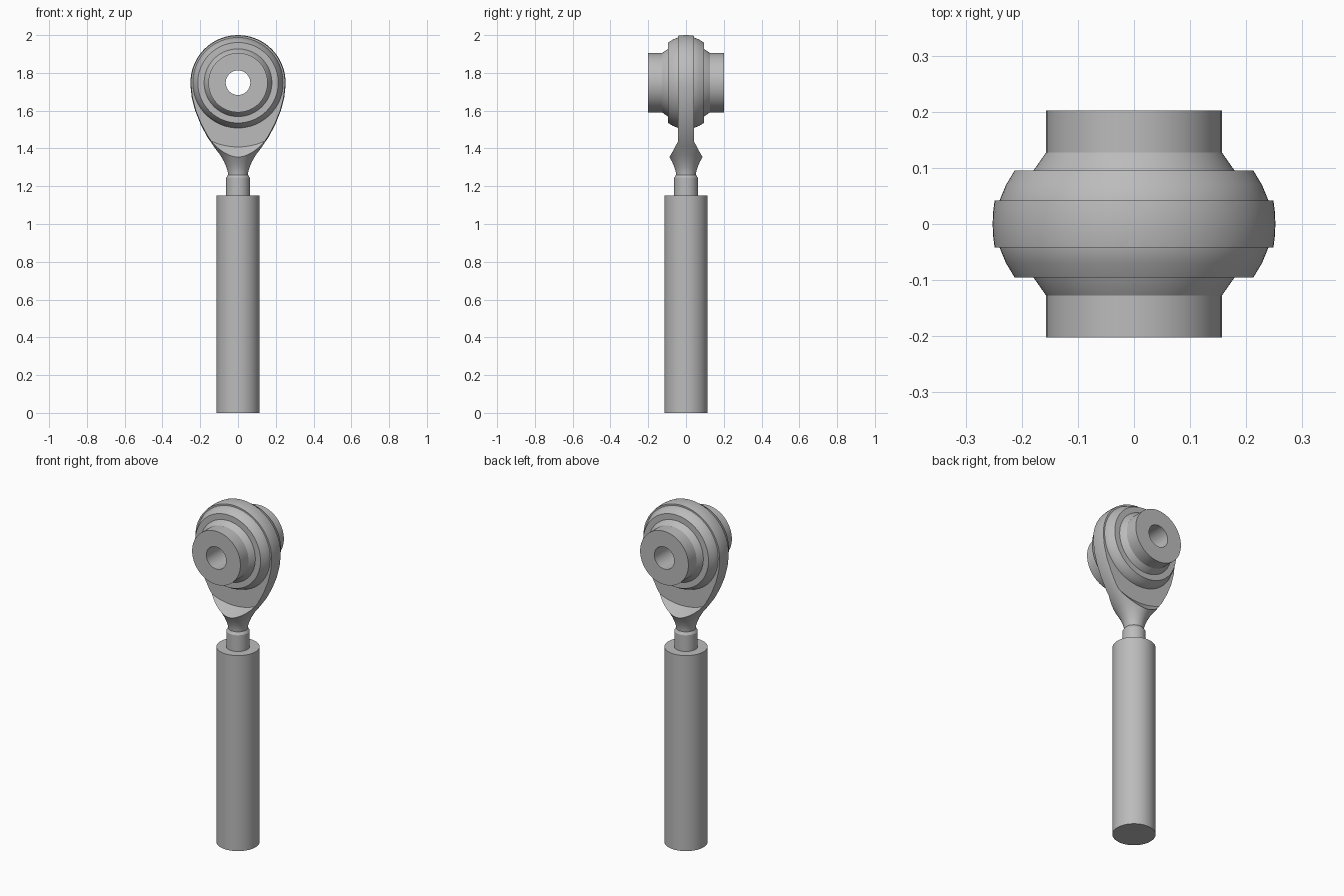
import bpy, bmesh, math
from mathutils import Vector

if "Cube" in bpy.data.objects:
    bpy.data.objects.remove(bpy.data.objects["Cube"])

EYE_Z = 1.748     # height of the bearing centre
EYE_R = 0.252     # outer radius of the eye

steel = bpy.data.materials.new("steel_grey")
steel.use_nodes = True
GREY = (0.5, 0.5, 0.5, 1)
steel.diffuse_color = GREY
steel.node_tree.nodes["Principled BSDF"].inputs["Base Color"].default_value = GREY


def lathe(name, profile, axis, closed, steps=72):
    """Spin (radius, distance along axis) points around the z axis or the bearing's y axis."""
    bm = bmesh.new()
    if axis == "z":
        centre, direction = Vector((0, 0, 0)), Vector((0, 0, 1))
    else:
        centre, direction = Vector((0, 0, EYE_Z)), Vector((0, 1, 0))
    verts = [bm.verts.new(centre + Vector((r, 0, 0)) + direction * d) for r, d in profile]
    pairs = list(zip(verts, verts[1:]))
    if closed:
        pairs.append((verts[-1], verts[0]))
    edges = [bm.edges.new(p) for p in pairs]
    bmesh.ops.spin(bm, geom=verts + edges, cent=centre, axis=direction,
                   angle=math.tau, steps=steps, use_merge=True)
    bmesh.ops.remove_doubles(bm, verts=bm.verts, dist=1e-5)
    bmesh.ops.recalc_face_normals(bm, faces=bm.faces)
    mesh = bpy.data.meshes.new(name)
    bm.to_mesh(mesh)
    bm.free()
    mesh.materials.append(steel)
    obj = bpy.data.objects.new(name, mesh)
    bpy.context.collection.objects.link(obj)
    return obj


def activate(obj):
    bpy.ops.object.select_all(action="DESELECT")
    obj.select_set(True)
    bpy.context.view_layer.objects.active = obj


def mirrored(half):
    """Complete a bearing section symmetric about its middle plane."""
    return half + [(r, -y) for r, y in reversed(half)]


# Threaded sleeve and neck
sleeve = lathe("sleeve", [(0, 0), (0.115, 0), (0.115, 1.15), (0, 1.15)], "z", False)
neck = lathe("neck", [(0, 1.14), (0.0625, 1.14), (0.0625, 1.245),
                      (0.052, 1.262), (0, 1.262)], "z", False)

# Eye housing: a turned teardrop, milled flat on both sides
outline = [(0, 1.25), (0.052, 1.25), (0.054, 1.275), (0.061, 1.3), (0.073, 1.328),
           (0.094, 1.365), (0.128, 1.41), (0.165, 1.465), (0.199, 1.53),
           (0.227, 1.6), (0.245, 1.67)]
outline += [(EYE_R * math.cos(a), EYE_Z + EYE_R * math.sin(a))
            for a in [math.radians(5 * i) for i in range(-1, 18)]]
outline.append((0, EYE_Z + EYE_R))
eye = lathe("eye_housing", outline, "z", False)

# Milling envelope: thin around the bearing, widening conically towards the neck
envelope = lathe("milling_envelope", mirrored(
    [(0.19, 0.042), (0.34, 0.042), (0.5, 0.18), (0.6, 0.18)]), "y", True, 96)
cut = eye.modifiers.new("mill", "BOOLEAN")
cut.operation = "INTERSECT"
cut.solver = "EXACT"
cut.object = envelope
activate(eye)
bpy.ops.object.modifier_apply(modifier=cut.name)
bpy.data.objects.remove(envelope)

# Raised race ring and the bored inner ball with its end collars
race = lathe("race_ring", mirrored(
    [(0.17, 0.095), (0.213, 0.095), (0.228, 0.07), (0.24, 0.041)]), "y", True)
ball = lathe("inner_ball", mirrored(
    [(0.065, 0.202), (0.157, 0.202), (0.157, 0.127), (0.18, 0.094), (0.195, 0.05)]),
    "y", True)

for part in (sleeve, neck, eye, race, ball):
    activate(part)
    bpy.ops.object.shade_smooth_by_angle(angle=math.radians(25))
